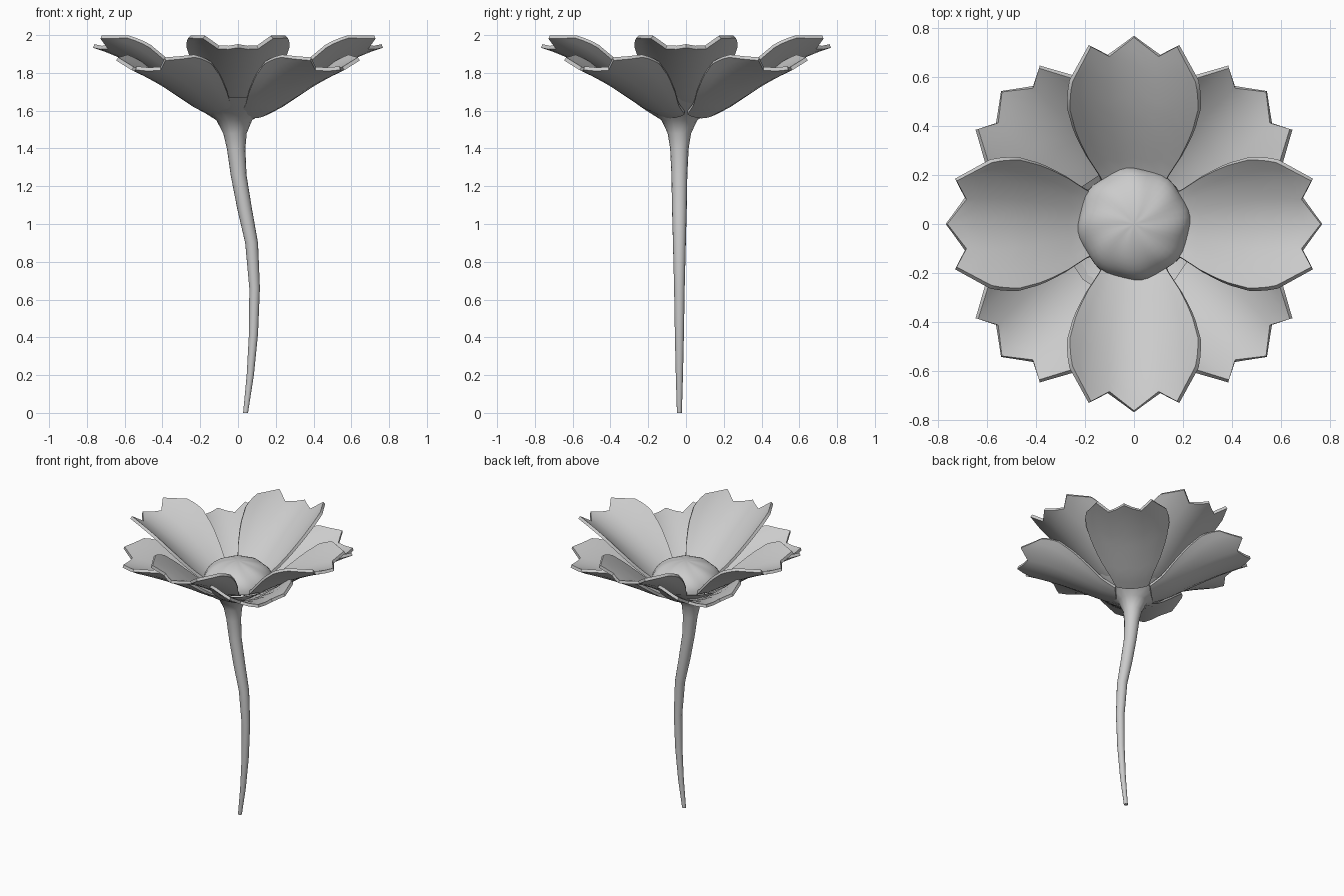
import bpy, bmesh
from math import cos, sin, pi, radians
from mathutils import Vector, Matrix

if "Cube" in bpy.data.objects:
    bpy.data.objects.remove(bpy.data.objects["Cube"])


def lerp_table(table, x):
    for (x0, y0), (x1, y1) in zip(table, table[1:]):
        if x <= x1:
            return y0 + (y1 - y0) * (x - x0) / (x1 - x0)
    return table[-1][1]


def finish(bm, name, angle=35, thickness=0):
    me = bpy.data.meshes.new(name)
    bm.to_mesh(me)
    bm.free()
    ob = bpy.data.objects.new(name, me)
    bpy.context.collection.objects.link(ob)
    bpy.ops.object.select_all(action='DESELECT')
    bpy.context.view_layer.objects.active = ob
    ob.select_set(True)
    if thickness:
        mod = ob.modifiers.new("thickness", 'SOLIDIFY')
        mod.thickness = thickness
        mod.offset = -1
        bpy.ops.object.modifier_apply(modifier=mod.name)
    bpy.ops.object.shade_smooth_by_angle(angle=radians(angle))
    return ob


def skin(bm, rows, closed):
    # join successive rows of vertices with quads
    for a, b in zip(rows, rows[1:]):
        n = len(a)
        for i in range(n if closed else n - 1):
            j = (i + 1) % n
            bm.faces.new((a[i], a[j], b[j], b[i]))


# Curved stem flaring into the calyx: x centre, z, radius
STEM = [(0.04, 0.0, 0.013), (0.065, 0.2, 0.019), (0.082, 0.42, 0.024),
        (0.088, 0.66, 0.028), (0.072, 0.9, 0.034), (0.035, 1.08, 0.039),
        (0.003, 1.26, 0.042), (-0.01, 1.4, 0.049), (-0.016, 1.48, 0.062),
        (-0.02, 1.55, 0.095), (-0.02, 1.6, 0.175), (-0.02, 1.635, 0.225),
        (-0.02, 1.67, 0.268)]
bm = bmesh.new()
rows = [[bm.verts.new((x + r * cos(2 * pi * k / 16), -0.035 + r * sin(2 * pi * k / 16), z))
         for k in range(16)] for x, z, r in STEM]
skin(bm, rows, True)
bm.faces.new(list(reversed(rows[0])))
finish(bm, "stem_and_calyx", 50)

# Petal: toothed tip, edges curled up, width and height given by tables
TIP = [(-1, 0.58), (-0.7, 0.722), (-0.4, 0.682), (0, 0.76), (0.4, 0.682), (0.7, 0.722), (1, 0.58)]
WIDTH = [(0, 0.10), (0.17, 0.135), (0.35, 0.19), (0.55, 0.235), (0.75, 0.26), (0.88, 0.26), (1, 0.25)]
UPPER = [(0.1, 1.615), (0.2, 1.66), (0.35, 1.755), (0.47, 1.825), (0.58, 1.88), (0.68, 1.925), (0.76, 1.952)]
LOWER = [(0.1, 1.575), (0.2, 1.61), (0.35, 1.68), (0.47, 1.735), (0.58, 1.778), (0.68, 1.812), (0.76, 1.835)]
COLS = [-1, -0.85, -0.7, -0.4, -0.2, 0, 0.2, 0.4, 0.7, 0.85, 1]


def petal(name, heights, angle):
    bm = bmesh.new()
    rows = []
    for i in range(13):
        t = i / 12
        row = []
        for s in COLS:
            r = 0.11 + t * (lerp_table(TIP, s) - 0.11)
            v = s * lerp_table(WIDTH, t)
            row.append(bm.verts.new((r, v, lerp_table(heights, r) + 1.9 * v * v)))
        rows.append(row)
    skin(bm, rows, False)
    bm.normal_update()
    if sum(f.normal.z for f in bm.faces) < 0:
        bmesh.ops.reverse_faces(bm, faces=bm.faces[:])
    bm.transform(Matrix.Rotation(radians(angle), 4, 'Z'))
    finish(bm, name, 40, 0.02)


for k in range(4):
    petal(f"upper_petal_{k + 1}", UPPER, 90 * k)
    petal(f"lower_petal_{k + 1}", LOWER, 90 * k + 45)

# Domed flower centre with faint spiral folds
bm = bmesh.new()
rows = []
for i in range(10):
    e = (pi / 2) * i / 10
    row = []
    for k in range(48):
        a = 2 * pi * k / 48
        f = 1 + 0.02 * sin(8 * a + 3 * e) * cos(e)
        row.append(bm.verts.new((0.228 * cos(e) * f * cos(a), 0.228 * cos(e) * f * sin(a),
                                 1.66 + 0.145 * sin(e) * f)))
    rows.append(row)
skin(bm, rows, True)
top = bm.verts.new((0, 0, 1.805))
for k in range(48):
    bm.faces.new((rows[-1][k], rows[-1][(k + 1) % 48], top))
finish(bm, "flower_centre", 40)
